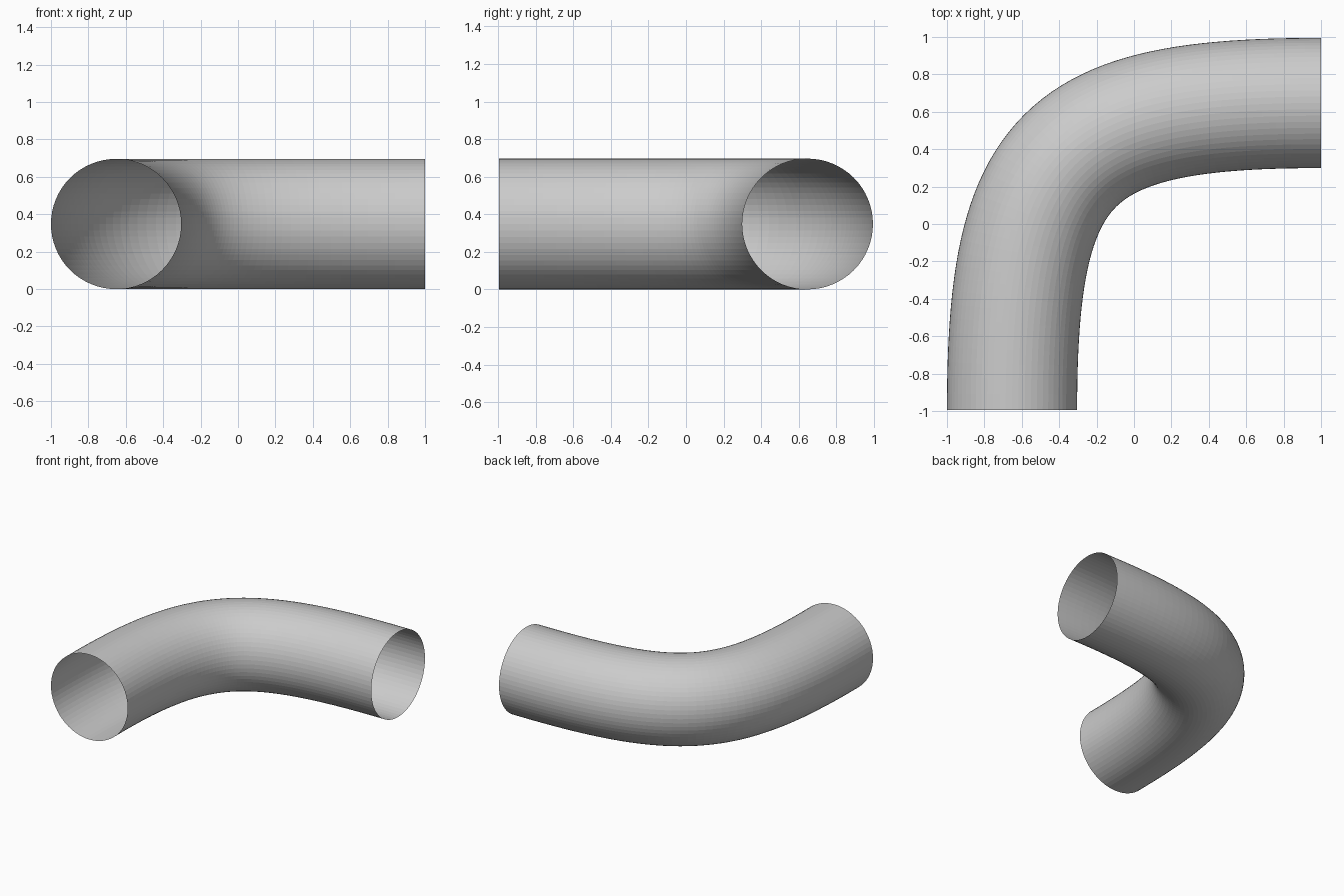
import bpy

if "Cube" in bpy.data.objects:
    bpy.data.objects.remove(bpy.data.objects["Cube"])

RADIUS = 0.348      # pipe radius
END_X = 1.0         # half width in x
END_Y = 0.995       # half depth in y
HANDLE = 1.37       # bezier handle length, sets how tight the bend is

grey = bpy.data.materials.new("light grey")
grey.diffuse_color = (0.6, 0.6, 0.6, 1)
grey.use_nodes = True
grey.node_tree.nodes["Principled BSDF"].inputs["Base Color"].default_value = grey.diffuse_color

# Centre line of the elbow: front end, then right end
curve = bpy.data.curves.new("pipe_path", 'CURVE')
curve.dimensions = '3D'
curve.resolution_u = 48
curve.bevel_depth = RADIUS
curve.bevel_resolution = 30
curve.use_fill_caps = False
spline = curve.splines.new('BEZIER')
spline.bezier_points.add(1)
ends = [((-END_X + RADIUS, -END_Y, RADIUS), (0, HANDLE, 0)),
        ((END_X, END_Y - RADIUS, RADIUS), (HANDLE, 0, 0))]
for point, (co, step) in zip(spline.bezier_points, ends):
    point.handle_left_type = point.handle_right_type = 'FREE'
    point.co = co
    point.handle_left = [c - s for c, s in zip(co, step)]
    point.handle_right = [c + s for c, s in zip(co, step)]

# Open-ended elbow pipe as a mesh
path = bpy.data.objects.new("pipe_path", curve)
bpy.context.collection.objects.link(path)
deps = bpy.context.evaluated_depsgraph_get()
mesh = bpy.data.meshes.new_from_object(path.evaluated_get(deps))
bpy.data.objects.remove(path)
mesh.name = "elbow_pipe"
mesh.materials.clear()
mesh.materials.append(grey)
pipe = bpy.data.objects.new("elbow_pipe", mesh)
bpy.context.collection.objects.link(pipe)
for poly in mesh.polygons:
    poly.material_index = 0
    poly.use_smooth = False
